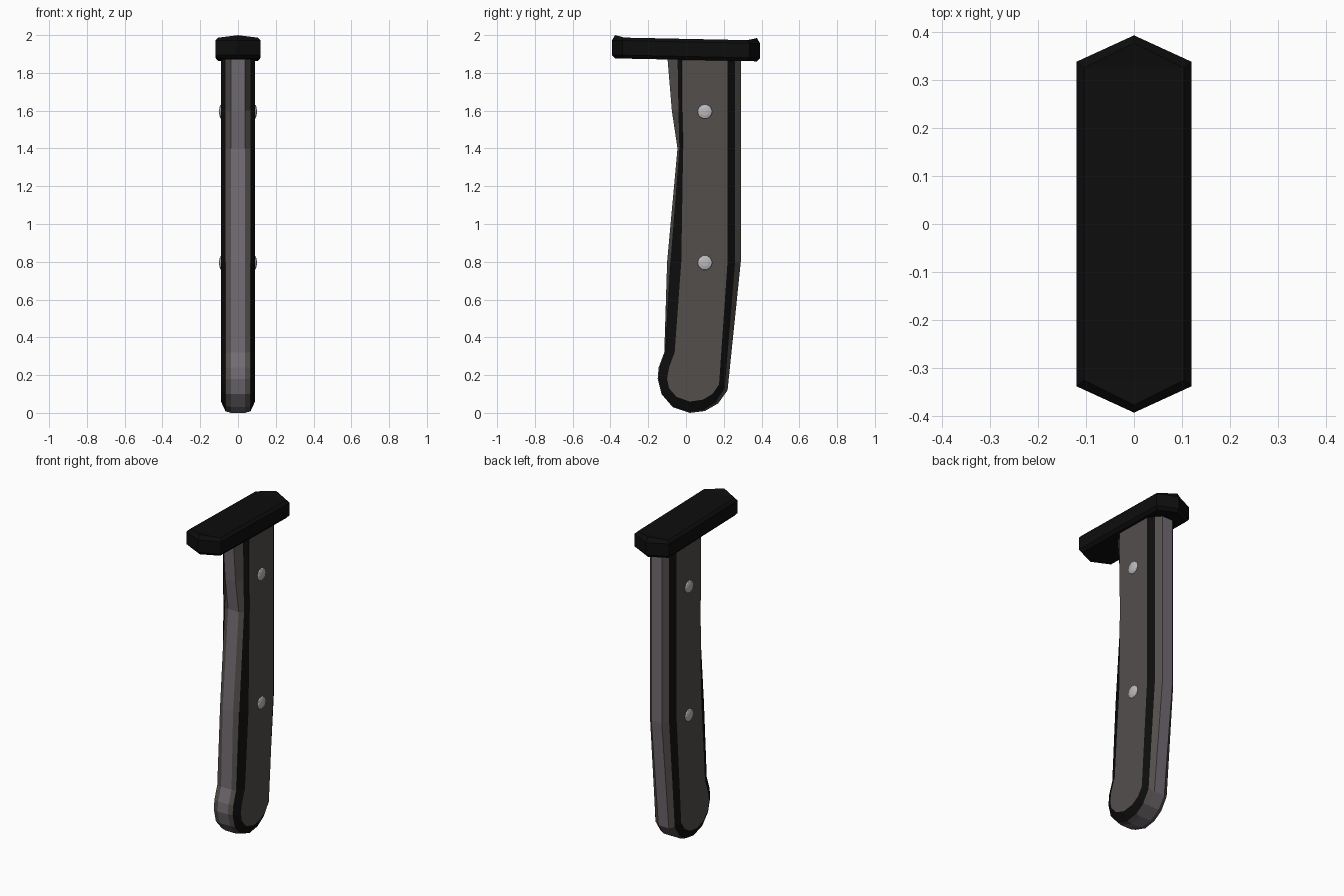
import bpy, bmesh, math
from mathutils import Matrix

if "Cube" in bpy.data.objects:
    bpy.data.objects.remove(bpy.data.objects["Cube"])


def mat(name, rgb):
    m = bpy.data.materials.new(name)
    m.diffuse_color = (*rgb, 1)
    m.use_nodes = True
    m.node_tree.nodes["Principled BSDF"].inputs["Base Color"].default_value = m.diffuse_color
    return m


STEEL = mat("tang steel", (0.17, 0.15, 0.17))
GREY = mat("scale grey", (0.085, 0.077, 0.073))
BLACK = mat("black", (0.004, 0.004, 0.004))
RIVET = mat("rivet silver", (0.5, 0.49, 0.51))


def finish(bm, name, mats):
    bmesh.ops.recalc_face_normals(bm, faces=bm.faces)
    me = bpy.data.meshes.new(name)
    bm.to_mesh(me)
    bm.free()
    for m in mats:
        me.materials.append(m)
    ob = bpy.data.objects.new(name, me)
    bpy.context.collection.objects.link(ob)
    return ob


def loft(name, rings, mats, band_mats, cap_mat):
    """Join matching closed rings of 3D points and cap both ends."""
    bm = bmesh.new()
    vs = [[bm.verts.new(p) for p in r] for r in rings]
    n = len(vs[0])
    for k in range(len(vs) - 1):
        for i in range(n):
            j = (i + 1) % n
            f = bm.faces.new((vs[k][i], vs[k][j], vs[k + 1][j], vs[k + 1][i]))
            f.material_index = band_mats[k]
    for r in (vs[0], vs[-1]):
        bm.faces.new(r).material_index = cap_mat
    bmesh.ops.recalc_face_normals(bm, faces=bm.faces)
    bmesh.ops.triangulate(bm, faces=[f for f in bm.faces if len(f.verts) > 4])
    return finish(bm, name, mats)


# handle outlines in (y, z): outer edge, chamfer line, flat panel
OUTER = [(-.10, 1.9), (-.075, 1.6), (-.045, 1.4), (-.10, .8), (-.115, .32),
         (-.145, .24), (-.15, .18), (-.13, .1), (-.07, .03), (.02, 0),
         (.1, .01), (.17, .05), (.22, .12), (.29, .8), (.29, 1.9)]
MID = [(-.045, 1.9), (-.04, 1.6), (-.035, 1.4), (-.082, .8), (-.11, .32),
       (-.138, .24), (-.143, .18), (-.123, .1), (-.066, .036), (.02, .008),
       (.097, .02), (.158, .058), (.205, .13), (.26, .8), (.26, 1.9)]
INNER = [(-.02, 1.9), (-.02, 1.6), (-.015, 1.4), (-.025, .8), (-.06, .32),
         (-.09, .24), (-.1, .18), (-.09, .13), (-.05, .085), (.02, .06),
         (.09, .07), (.14, .1), (.175, .15), (.22, .8), (.22, 1.9)]


def ring(x, prof):
    return [(x, y, z) for y, z in prof]


# steel tang, seen as the strip round the edge
loft("tang", [ring(-.036, OUTER), ring(.036, OUTER)], [STEEL], [0], 0)

# grip scales with black bevel, and two rivets on each side
for s, side in ((1, "right"), (-1, "left")):
    loft("grip_scale_" + side,
         [ring(s * .036, OUTER), ring(s * .066, MID), ring(s * .09, INNER)],
         [GREY, BLACK], [0, 1], 0)
    for z, pos in ((.795, "lower"), (1.595, "upper")):
        bm = bmesh.new()
        bmesh.ops.create_uvsphere(bm, u_segments=10, v_segments=6, radius=.041)
        bmesh.ops.transform(bm, verts=bm.verts, matrix=
                            Matrix.Translation((s * .088, .1, z))
                            @ Matrix.Diagonal((.3, 1, 1, 1))
                            @ Matrix.Rotation(math.pi / 2, 4, 'Y'))
        finish(bm, f"rivet_{pos}_{side}", [RIVET])


# guard: pointed bar with chamfered rims, slightly crowned and tilted
def bar(z, inset, crown=0):
    w, c, t = .12 - inset, .337 - inset * .8, .392 - inset
    pts = [(0, -t), (w, -c), (w, c), (0, t), (-w, c), (-w, -c)]
    return [(x, y, z + (crown if x == 0 else 0) - .016 * (y + .39) / .78)
            for x, y in pts]


loft("guard", [bar(1.877, .016), bar(1.895, 0), bar(1.972, 0),
               bar(1.988, .016, .012)], [BLACK], [0, 0, 0], 0)
